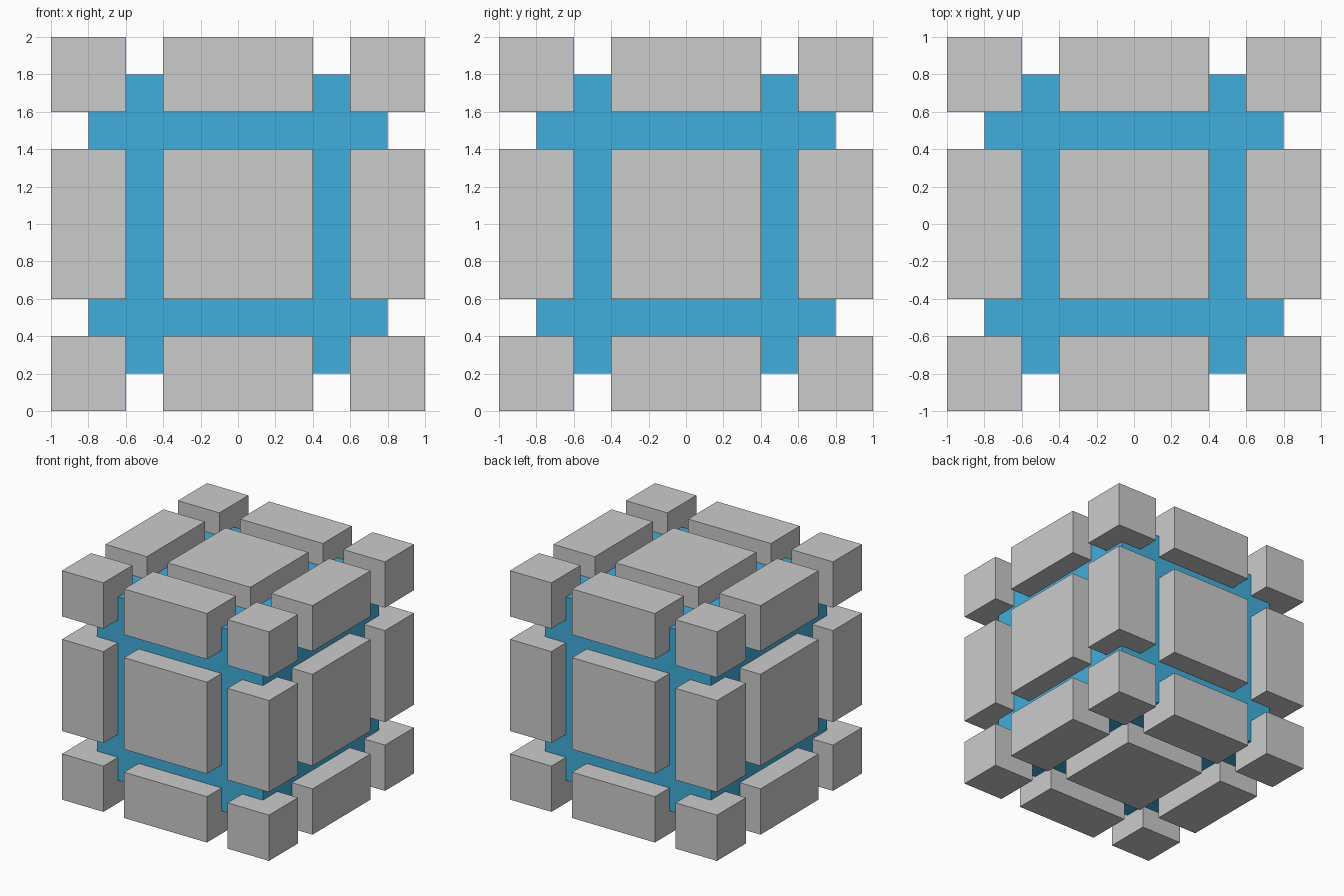
import bpy
from itertools import product

if "Cube" in bpy.data.objects:
    bpy.data.objects.remove(bpy.data.objects["Cube"])


def box(name, center, size):
    bpy.ops.mesh.primitive_cube_add(size=1, location=center)
    obj = bpy.context.object
    obj.name = name
    obj.scale = size
    bpy.ops.object.transform_apply(location=False, rotation=False, scale=True)
    return obj


# Blue inner cube seen at the bottom of the grooves
blue = bpy.data.materials.new("core_blue")
blue.diffuse_color = (0.05, 0.43, 0.72, 1)
blue.use_nodes = True
blue.node_tree.nodes["Principled BSDF"].inputs["Base Color"].default_value = blue.diffuse_color
core = box("core", (0, 0, 1), (1.6, 1.6, 1.6))
core.data.materials.append(blue)

# Grey outer blocks: corners, edges and face centres
kinds = {1: "face_block", 2: "edge_block", 3: "corner_block"}
for cell in product((-1, 0, 1), repeat=3):
    outer = sum(map(abs, cell))
    if outer == 0:
        continue
    center = [0.8 * c for c in cell]
    center[2] += 1
    box(kinds[outer], center, [0.4 if c else 0.8 for c in cell])
